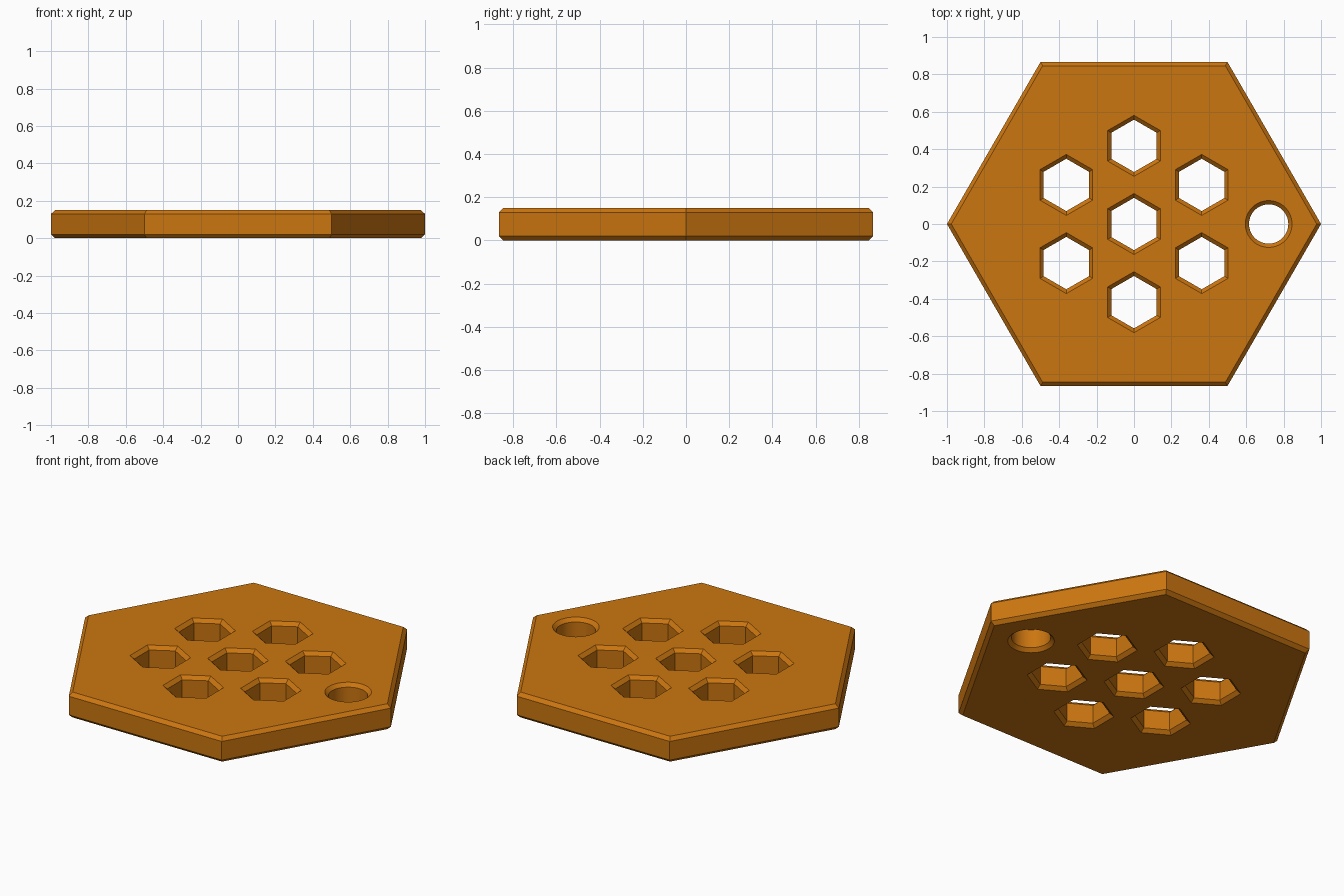
import bpy, bmesh
from math import cos, sin, pi, radians

if "Cube" in bpy.data.objects:
    bpy.data.objects.remove(bpy.data.objects["Cube"])

H = 0.15      # plate thickness
C = 0.02      # chamfer size


def loft(bm, sides, profile, centre=(0, 0), turn=0.0):
    """Closed prism from (radius, z) rings with flat caps."""
    rings = []
    for r, z in profile:
        rings.append([bm.verts.new((centre[0] + r * cos(turn + 2 * pi * i / sides),
                                    centre[1] + r * sin(turn + 2 * pi * i / sides), z))
                      for i in range(sides)])
    for a, b in zip(rings, rings[1:]):
        for i in range(sides):
            j = (i + 1) % sides
            bm.faces.new((a[i], a[j], b[j], b[i]))
    bm.faces.new(rings[0][::-1])
    bm.faces.new(rings[-1])


def make_object(name, bm):
    mesh = bpy.data.meshes.new(name)
    bm.to_mesh(mesh)
    bm.free()
    ob = bpy.data.objects.new(name, mesh)
    bpy.context.collection.objects.link(ob)
    return ob


# Hexagonal plate with chamfered rims
k = 1 / cos(pi / 6)
bm = bmesh.new()
loft(bm, 6, [(1 - C * k, 0), (1, C), (1, H - C), (1 - C * k, H)])
plate = make_object("hex_plate", bm)

# Cutters that flare at both ends to countersink the holes
bm = bmesh.new()


def hole(sides, r, centre, turn=0.0):
    e = 0.01
    f = (C + e) / cos(pi / sides)
    loft(bm, sides, [(r + f, -e), (r, C), (r, H - C), (r + f, H + e)], centre, turn)


hole(6, 0.14, (0, 0), pi / 6)
for i in range(6):
    a = pi / 6 + i * pi / 3
    hole(6, 0.14, (0.418 * cos(a), 0.418 * sin(a)), pi / 6)
hole(64, 0.105, (0.72, 0))      # round hanging hole
cutter = make_object("hole_cutter", bm)
cutter.hide_render = True

# Cut the holes and apply
bpy.context.view_layer.objects.active = plate
plate.select_set(True)
mod = plate.modifiers.new("holes", 'BOOLEAN')
mod.operation = 'DIFFERENCE'
mod.solver = 'EXACT'
mod.object = cutter
bpy.ops.object.modifier_apply(modifier=mod.name)
bpy.data.objects.remove(cutter)
bpy.ops.object.shade_smooth_by_angle(angle=radians(25))

mat = bpy.data.materials.new("amber")
mat.diffuse_color = (0.6, 0.18, 0.005, 1)
mat.use_nodes = True
mat.node_tree.nodes["Principled BSDF"].inputs["Base Color"].default_value = mat.diffuse_color
plate.data.materials.clear()
plate.data.materials.append(mat)
